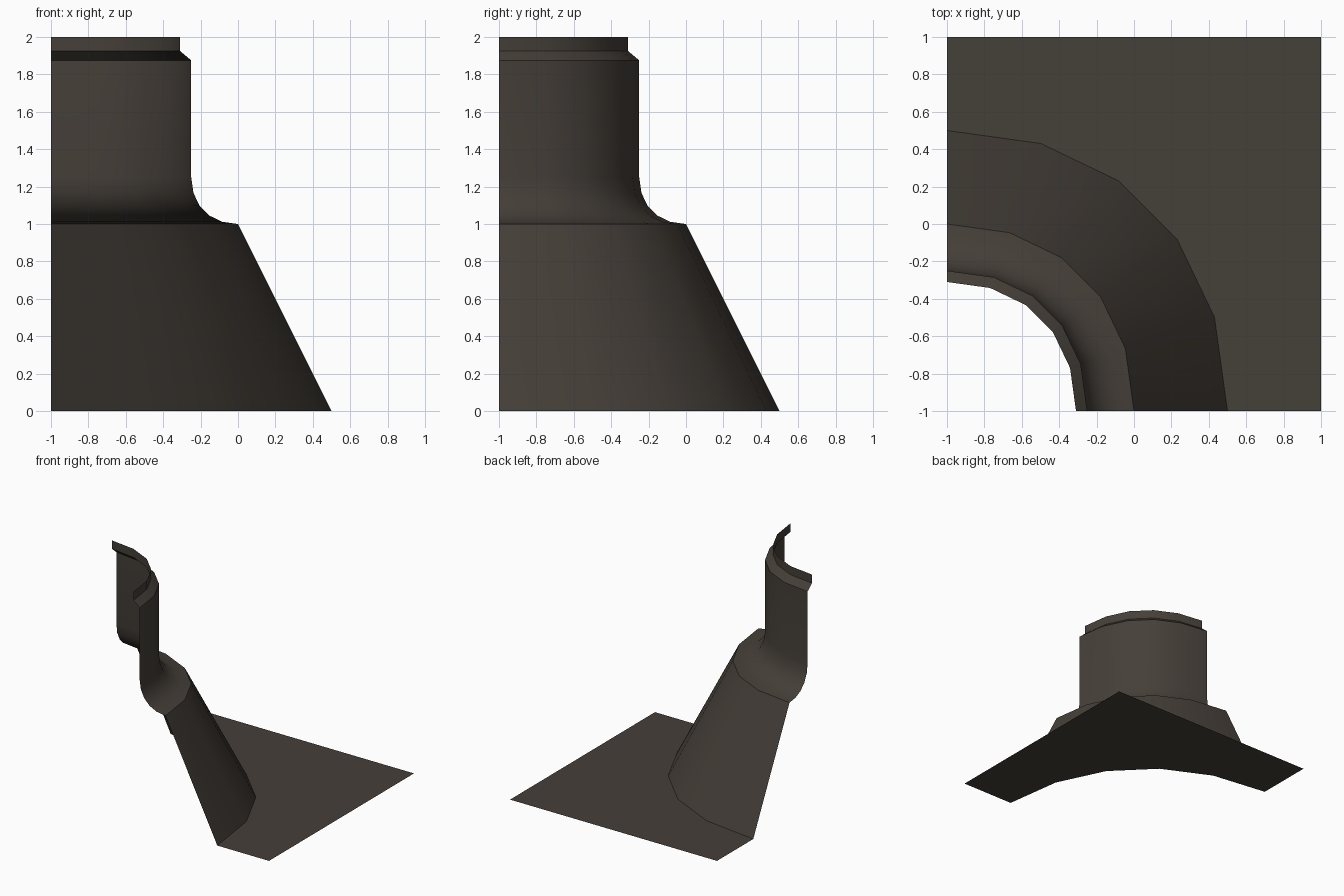
import bpy

if "Cube" in bpy.data.objects:
    bpy.data.objects.remove(bpy.data.objects["Cube"])

# Single stone colour
stone = bpy.data.materials.new("dark brown stone")
stone.diffuse_color = (0.060, 0.050, 0.040, 1)
stone.use_nodes = True
stone.node_tree.nodes["Principled BSDF"].inputs["Base Color"].default_value = stone.diffuse_color

N, K = 5, 0.6  # segments and handle length of the curved quarter


def quarter():
    """Unit quarter arc from (1, 0) to (0, 1), slightly fuller than a circle."""
    pts = []
    for i in range(N + 1):
        t = i / N
        s = 1 - t
        a, b, c, d = s**3, 3 * s * s * t, 3 * s * t * t, t**3
        pts.append((a + b + c * K, b * K + c + d))
    return pts


ARC = quarter()


def make(name, verts, faces):
    me = bpy.data.meshes.new(name)
    me.from_pydata(verts, [], faces)
    me.materials.append(stone)
    ob = bpy.data.objects.new(name, me)
    bpy.context.collection.objects.link(ob)
    bpy.ops.object.select_all(action='DESELECT')
    ob.select_set(True)
    bpy.context.view_layer.objects.active = ob
    bpy.ops.object.shade_smooth_by_angle(angle=0.6)


def sweep(name, profile):
    """Sweep a (radius, height) profile round the corner at (-1, -1)."""
    m = len(profile)
    verts = [(-1 + r * u, -1 + r * v, z) for u, v in ARC for r, z in profile]
    faces = [(i * m + j, (i + 1) * m + j, (i + 1) * m + j + 1, i * m + j + 1)
             for i in range(N) for j in range(m - 1)]
    make(name, verts, faces)


# Flat floor around the curved foot
foot = [(-1 + 1.5 * u, -1 + 1.5 * v, 0) for u, v in ARC]
floor = [(1, -1, 0), (1, 1, 0), (-1, 1, 0)] + foot[::-1]
make("floor", floor, [tuple(range(len(floor)))])

# Sloping base
sweep("sloped_base", [(1.5, 0), (1, 1)])

# Coved wall rising from the base
cove = [(1 - 0.25 * v, 1.25 - 0.25 * u) for u, v in ARC]
sweep("coved_wall", cove + [(0.75, 1.875)])

# Bevelled ledge and recessed top band
sweep("top_band", [(0.75, 1.875), (0.69, 1.925), (0.69, 2)])
